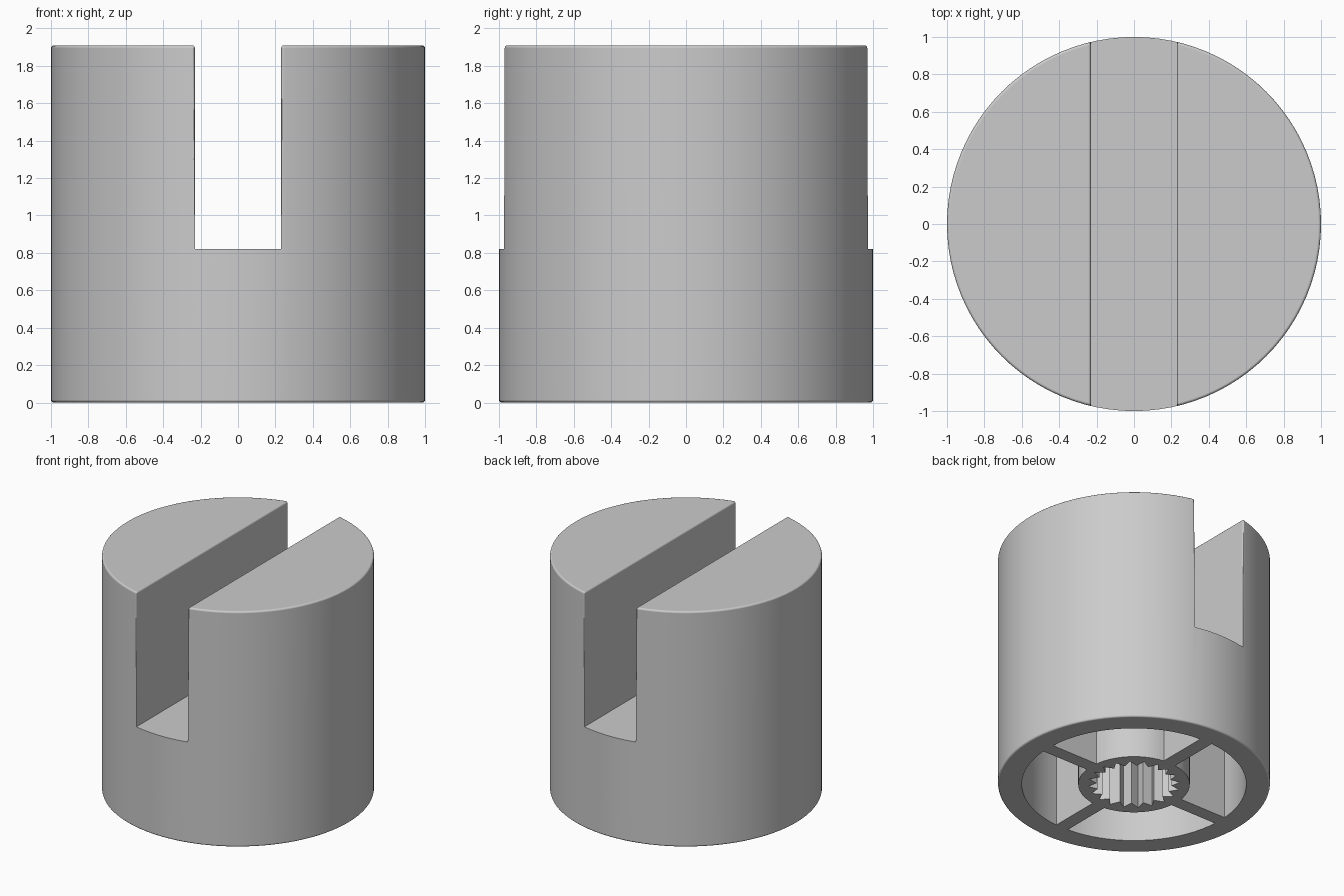
import bpy, bmesh, math
from mathutils import Vector

HEIGHT, FLOOR, SLOT = 1.91, 0.82, 0.23
POCKET_TOP = 0.65
SEGMENTS, TEETH = 96, 20

cube = bpy.data.objects.get("Cube")
if cube:
    bpy.data.objects.remove(cube, do_unlink=True)

grey = bpy.data.materials.new("plain grey")
grey.use_nodes = True
colour = (0.6, 0.6, 0.6, 1)
grey.diffuse_color = colour
grey.node_tree.nodes["Principled BSDF"].inputs["Base Color"].default_value = colour


def prism(name, points, bottom, top):
    """Extrude a flat outline between two heights."""
    bm = bmesh.new()
    face = bm.faces.new([bm.verts.new((x, y, bottom)) for x, y in points])
    side = bmesh.ops.extrude_face_region(bm, geom=[face])["geom"]
    verts = [v for v in side if isinstance(v, bmesh.types.BMVert)]
    bmesh.ops.translate(bm, verts=verts, vec=(0, 0, top - bottom))
    bmesh.ops.recalc_face_normals(bm, faces=bm.faces)
    mesh = bpy.data.meshes.new(name)
    bm.to_mesh(mesh)
    bm.free()
    mesh.materials.append(grey)
    obj = bpy.data.objects.new(name, mesh)
    bpy.context.collection.objects.link(obj)
    return obj


def polar(radius, angle):
    return radius * math.cos(angle), radius * math.sin(angle)


def circle(radius, count=SEGMENTS):
    return [polar(radius, math.tau * i / count) for i in range(count)]


def pocket_outline(inner, outer, half_rib, quarter, steps=18):
    """Ring quarter whose straight sides run parallel to the ribs."""
    points = []
    for radius, flip in ((outer, False), (inner, True)):
        start = math.asin(half_rib / radius)
        span = math.pi / 2 - 2 * start
        arc = [polar(radius, quarter * math.pi / 2 + start + span * i / steps)
               for i in range(steps + 1)]
        points += arc[::-1] if flip else arc
    return points


# Solid cylinder, then the cutters for slot, pockets and toothed socket
body = prism("slotted_body", circle(1.0), 0, HEIGHT)
box = [(-SLOT, -1.2), (SLOT, -1.2), (SLOT, 1.2), (-SLOT, 1.2)]
cutters = [prism("slot_cutter", box, FLOOR, HEIGHT + 0.2)]
for q in range(4):
    cutters.append(prism("pocket_cutter", pocket_outline(0.41, 0.825, 0.055, q),
                         -0.1, POCKET_TOP))
star = [polar(0.34 if i % 2 else 0.275, math.pi * i / TEETH)
        for i in range(2 * TEETH)]
cutters.append(prism("socket_cutter", star, -0.1, POCKET_TOP))

for cutter in cutters:
    cutter.hide_render = True
    mod = body.modifiers.new(cutter.name, "BOOLEAN")
    mod.operation = "DIFFERENCE"
    mod.solver = "EXACT"
    mod.object = cutter

# Apply the cuts and remove the cutters
graph = bpy.context.evaluated_depsgraph_get()
carved = bpy.data.meshes.new_from_object(body.evaluated_get(graph))
body.modifiers.clear()
body.data = carved
for cutter in cutters:
    bpy.data.objects.remove(cutter, do_unlink=True)

# Soften the outer rims and the upper slot edges
bm = bmesh.new()
bm.from_mesh(carved)
bmesh.ops.remove_doubles(bm, verts=bm.verts, dist=0.0001)


def is_soft(edge):
    if len(edge.link_faces) != 2 or not edge.is_convex:
        return False
    if edge.calc_face_angle() < math.radians(30):
        return False
    middle = (edge.verts[0].co + edge.verts[1].co) / 2
    at_rim = Vector(middle.xy).length > 0.95
    return middle.z > FLOOR + 0.01 or (at_rim and middle.z < 0.01)


bmesh.ops.bevel(bm, geom=[e for e in bm.edges if is_soft(e)], offset=0.015,
                offset_type="OFFSET", segments=3, profile=0.5,
                affect="EDGES", clamp_overlap=True)
bm.to_mesh(carved)
bm.free()

# Smooth round walls, crisp corners
bpy.ops.object.select_all(action="DESELECT")
body.select_set(True)
bpy.context.view_layer.objects.active = body
bpy.ops.object.shade_smooth_by_angle(angle=math.radians(35))
weighted = body.modifiers.new("even_normals", "WEIGHTED_NORMAL")
weighted.keep_sharp = True
